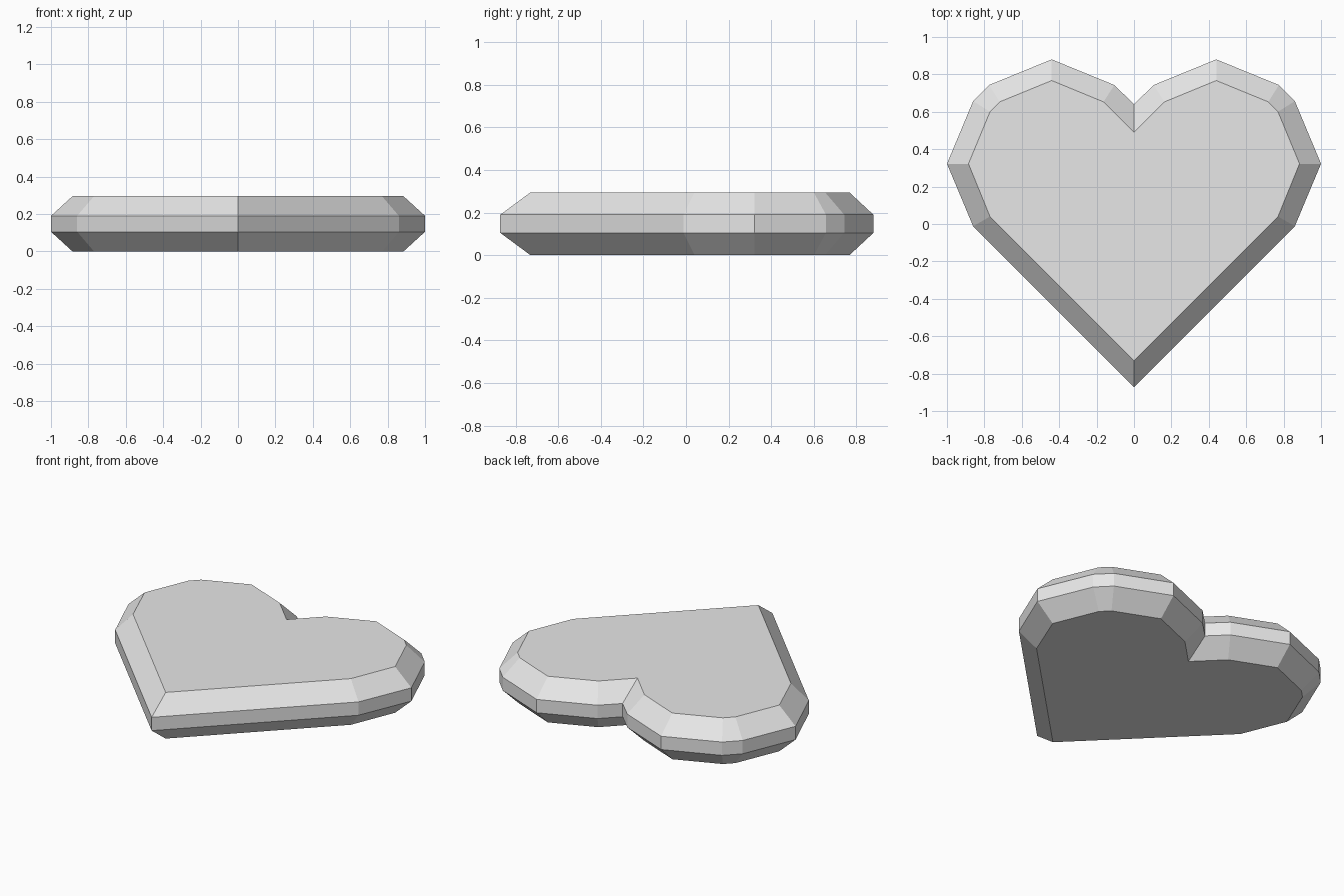
import bpy
import bmesh

cube = bpy.data.objects.get("Cube")
if cube:
    bpy.data.objects.remove(cube, do_unlink=True)

# Half outlines, from the notch round the lobe to the tip
OUTER = [(0, 0.64), (0.105, 0.743), (0.44, 0.88), (0.775, 0.743),
         (0.86, 0.657), (1, 0.322), (0.86, -0.012), (0, -0.872)]
INNER = [(0, 0.49), (0.163, 0.653), (0.44, 0.767), (0.718, 0.653),
         (0.77, 0.60), (0.885, 0.322), (0.77, 0.04), (0, -0.73)]
HEIGHT, LOWER, UPPER = 0.295, 0.105, 0.19


def ring(bm, half, z):
    """Mirror a half outline into a closed ring of vertices."""
    outline = half + [(-x, y) for x, y in half[-2:0:-1]]
    return [bm.verts.new((x, y, z)) for x, y in outline]


# Heart slab: bevelled band between flat top and bottom
bm = bmesh.new()
rings = [ring(bm, INNER, 0), ring(bm, OUTER, LOWER),
         ring(bm, OUTER, UPPER), ring(bm, INNER, HEIGHT)]
for low, high in zip(rings, rings[1:]):
    for i in range(len(low)):
        j = (i + 1) % len(low)
        bm.faces.new((low[i], low[j], high[j], high[i]))
bm.faces.new(rings[0])
bm.faces.new(rings[-1])
bmesh.ops.recalc_face_normals(bm, faces=bm.faces)

mesh = bpy.data.meshes.new("heart_slab")
bm.to_mesh(mesh)
bm.free()

# Plain grey material
grey = (0.8, 0.8, 0.8, 1)
mat = bpy.data.materials.new("light_grey")
mat.use_nodes = True
mat.diffuse_color = grey
for node in mat.node_tree.nodes:
    if node.type == "BSDF_PRINCIPLED":
        node.inputs["Base Color"].default_value = grey
mesh.materials.append(mat)

heart = bpy.data.objects.new("heart_slab", mesh)
bpy.context.collection.objects.link(heart)
